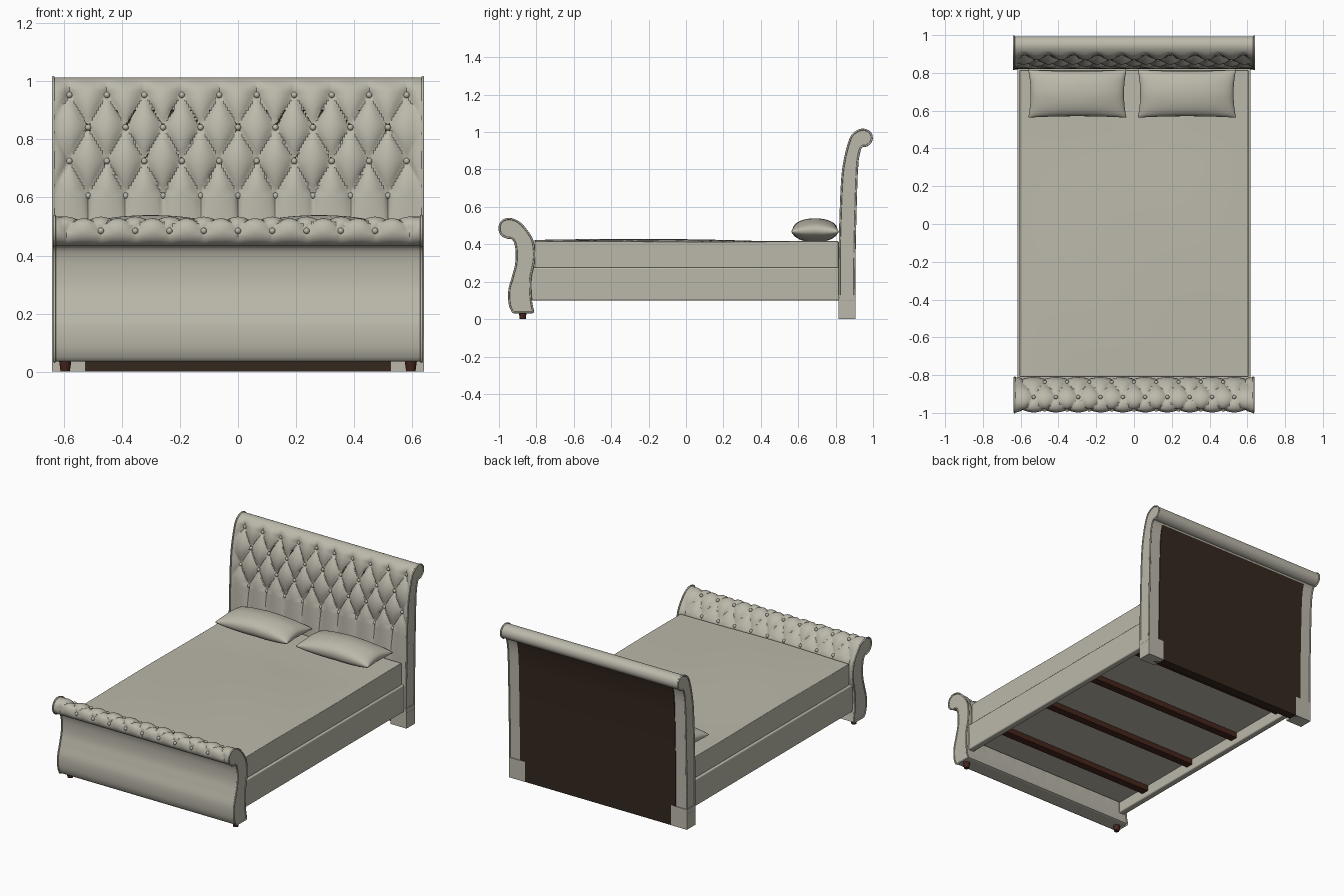
import bpy, bmesh, math
from mathutils import Vector, Matrix

if "Cube" in bpy.data.objects:
    bpy.data.objects.remove(bpy.data.objects["Cube"])


def material(name, rgb):
    m = bpy.data.materials.new(name)
    m.use_nodes = True
    m.diffuse_color = (*rgb, 1)
    bsdf = m.node_tree.nodes["Principled BSDF"]
    bsdf.inputs["Base Color"].default_value = (*rgb, 1)
    bsdf.inputs["Roughness"].default_value = 0.8
    return m


FABRIC = material("warm grey fabric", (0.50, 0.48, 0.405))
BOARD = material("dark brown board", (0.035, 0.021, 0.013))
WOOD = material("red brown wood", (0.06, 0.018, 0.012))
smooth_parts = []


def finish(name, bm, mat, smooth=True):
    bmesh.ops.recalc_face_normals(bm, faces=bm.faces)
    mesh = bpy.data.meshes.new(name)
    bm.to_mesh(mesh)
    bm.free()
    mesh.materials.append(mat)
    ob = bpy.data.objects.new(name, mesh)
    bpy.context.collection.objects.link(ob)
    if smooth:
        smooth_parts.append(ob)
    return ob


def box(name, x, y, z, mat, bevel=0.0, cuts=0, lift=None):
    """Box from (low, high) ranges, optionally subdivided with a lifted top."""
    bm = bmesh.new()
    bmesh.ops.create_cube(bm, size=1)
    for v in bm.verts:
        v.co = [lo + (c + 0.5) * (hi - lo) for c, (lo, hi) in zip(v.co, (x, y, z))]
    if cuts:
        bmesh.ops.subdivide_edges(bm, edges=bm.edges[:], cuts=cuts, use_grid_fill=True)
    if lift:
        for v in bm.verts:
            if v.co.z > z[1] - 0.001:
                v.co.z += lift(v.co.x, v.co.y)
    ob = finish(name, bm, mat)
    if bevel:
        mod = ob.modifiers.new("soft edges", "BEVEL")
        mod.width, mod.segments = bevel, 4
        mod.limit_method, mod.angle_limit = "ANGLE", math.radians(50)
    return ob


def resample(points, step=0.012):
    """Closed smooth outline through the points, evenly spaced."""
    p = [Vector(q) for q in points]
    n, dense = len(p), []
    for i in range(n):
        a, b, c, d = p[i - 1], p[i], p[(i + 1) % n], p[(i + 2) % n]
        if (c - b).length < 1e-6:
            continue
        for k in range(24):
            s = k / 24
            dense.append(b + 0.5 * s * ((c - a) + s * ((2 * a - 5 * b + 4 * c - d)
                                        + s * (3 * b - a - 3 * c + d))))
    dense.append(dense[0])
    total = sum((b - a).length for a, b in zip(dense, dense[1:]))
    count = round(total / step)
    out, run, k = [], 0.0, 0
    for i in range(count):
        target = total * i / count
        while run + (dense[k + 1] - dense[k]).length < target:
            run += (dense[k + 1] - dense[k]).length
            k += 1
        seg = dense[k + 1] - dense[k]
        out.append(dense[k] + seg * ((target - run) / max(seg.length, 1e-9)))
    return out, total


def inward(line, i):
    area = sum(a.x * b.y - b.x * a.y for a, b in zip(line, line[1:] + line[:1]))
    t = (line[(i + 1) % len(line)] - line[i - 1]).normalized()
    return Vector((-t.y, t.x)) * (1 if area > 0 else -1)


def sweep(name, line, half, mat, nx=1, dent=None):
    """Run a (y, z) outline along x; dent(x, i) pushes points inward."""
    bm = bmesh.new()
    normals = [inward(line, i) for i in range(len(line))]
    rings = []
    for j in range(nx + 1):
        x = -half + 2 * half * j / nx
        ring = []
        for i, p in enumerate(line):
            q = p + normals[i] * (dent(x, i) if dent else 0)
            ring.append(bm.verts.new((x, q.x, q.y)))
        rings.append(ring)
    for r, s in zip(rings, rings[1:]):
        for i in range(len(line)):
            bm.faces.new((r[i - 1], r[i], s[i], s[i - 1]))
    bm.faces.new(rings[0])
    bm.faces.new(rings[-1])
    return finish(name, bm, mat)


def tufted(name, points, half, gap, pitch, rows, phase, depth, end, tail):
    """Upholstered scroll board with diamond tufts, pleats, buttons and piping."""
    line, total = resample(points)
    n = len(line)

    def dent(x, i):
        t = total * i / n
        u, v = x / gap + phase, t / pitch
        edge = min(1, (half - abs(x)) / 0.05)
        if v <= rows:
            a, b = u + v / 2, u - v / 2
            puff = abs(math.sin(math.pi * a) * math.sin(math.pi * b)) ** 0.45
            fade = 1
        elif t < end:
            puff = abs(math.sin(math.pi * (u + rows / 2))) ** 0.5
            fade = ((end - t) / (end - rows * pitch)) ** 1.5
        elif total - t < tail:
            puff = abs(math.sin(math.pi * u)) ** 0.6
            fade = 1 - (total - t) / tail
        else:
            return 0
        return depth * edge * fade * (1 - puff)

    sweep(name, line, half, FABRIC, 180, dent)
    bm = bmesh.new()
    for row in range(rows + 1):
        i = round(row * pitch / total * n)
        p = line[i] + inward(line, i) * (depth - 0.005)
        for k in range(-6, 7):
            x = (k - phase - row / 2 + row // 2) * gap
            if abs(x) < half - 0.045:
                bmesh.ops.create_uvsphere(bm, u_segments=10, v_segments=6, radius=0.011,
                                          matrix=Matrix.Translation((x, p.x, p.y)))
    finish(name + "_buttons", bm, FABRIC)
    for side in (-1, 1):
        curve = bpy.data.curves.new(name + "_piping", "CURVE")
        curve.dimensions = "3D"
        curve.bevel_depth, curve.bevel_resolution = 0.005, 2
        spline = curve.splines.new("POLY")
        spline.points.add(n - 1)
        for sp, q in zip(spline.points, line):
            sp.co = (side * half, q.x, q.y, 1)
        spline.use_cyclic_u = True
        curve.materials.append(FABRIC)
        bpy.context.collection.objects.link(bpy.data.objects.new(name + "_piping", curve))


# Headboard: tufted front, scroll top, dark back panel, corner posts
tufted("headboard",
       [(.878, .962), (.85, .86), (.834, .74), (.824, .5), (.82, .3), (.82, .1), (.82, .1),
        (.9, .1), (.9, .1), (.903, .4), (.912, .74), (.92, .86), (.938, .922), (.96, .925),
        (.985, .943), (.994, .97), (.982, 1.0), (.945, 1.014), (.905, .998)],
       0.636, 0.129, 0.119, 3, 0.5, 0.03, 0.6, 0.05)
panel = [(.85, 0), (.904, 0), (.907, .4), (.916, .74), (.924, .86), (.938, .918), (.88, .9), (.86, .74)]
sweep("headboard_back_panel", [Vector(p) for p in panel], 0.56, BOARD)
for side in (-1, 1):
    box("headboard_post", sorted((side * .525, side * .64)), (.816, .905), (0, .13), FABRIC)

# Footboard: curved front, tufted roll and inner face
tufted("footboard",
       [(-.998, .485), (-.985, .522), (-.945, .536), (-.895, .518), (-.85, .47), (-.818, .41),
        (-.812, .32), (-.832, .21), (-.828, .1), (-.815, .035), (-.815, .035), (-.925, .035),
        (-.925, .035), (-.943, .08), (-.945, .155), (-.925, .23), (-.908, .3), (-.908, .38),
        (-.925, .428), (-.96, .436), (-.987, .453)],
       0.632, 0.118, 0.125, 2, 0.0, 0.02, 0.58, 0.06)
for side in (-1, 1):
    bm = bmesh.new()
    bmesh.ops.create_cone(bm, cap_ends=True, segments=16, radius1=.016, radius2=.022, depth=.045,
                          matrix=Matrix.Translation((side * .595, -.873, .0225)))
    finish("front_foot", bm, WOOD)

# Side rails, base and slats
for side in (-1, 1):
    box("side_rail", sorted((side * .575, side * .618)), (-.83, .83), (.1, .275), FABRIC, 0.008)
box("base", (-.58, .58), (-.82, .82), (.17, .28), FABRIC)
for k in range(4):
    y = -.58 + .42 * k
    box("slat", (-.576, .576), (y - .025, y + .025), (.135, .171), WOOD)

# Mattress with a gently uneven top
box("mattress", (-.605, .605), (-.81, .815), (.275, .415), FABRIC, 0.028, 24,
    lambda x, y: 0.014 * max(0, math.cos((y + .3) * 2.2)) * max(0, 1 - (x / .6) ** 2)
    + 0.002 * math.sin(7 * x + 5 * y))

# Pillows: two puffed sheets joined at the seam
for cx in (-.3, .28):
    bm = bmesh.new()
    for up in (-1, 1):
        grid = bmesh.ops.create_grid(bm, x_segments=28, y_segments=20, size=1)
        for v in grid["verts"]:
            a, b = math.sin(v.co.x * math.pi / 2), math.sin(v.co.y * math.pi / 2)
            puff = (max(0, 1 - a * a) * max(0, 1 - b * b)) ** 0.42
            v.co = (cx + a * .26 * (.95 + .05 * b * b), .69 + b * .127 * (.94 + .06 * a * a),
                    .475 + up * .064 * puff - .008 * abs(a * b))
    bmesh.ops.remove_doubles(bm, verts=bm.verts, dist=0.0005)
    finish("pillow", bm, FABRIC)

# Smooth shading with crisp edges
bpy.ops.object.select_all(action="DESELECT")
for ob in smooth_parts:
    ob.select_set(True)
bpy.context.view_layer.objects.active = smooth_parts[0]
bpy.ops.object.shade_smooth_by_angle(angle=math.radians(40))
